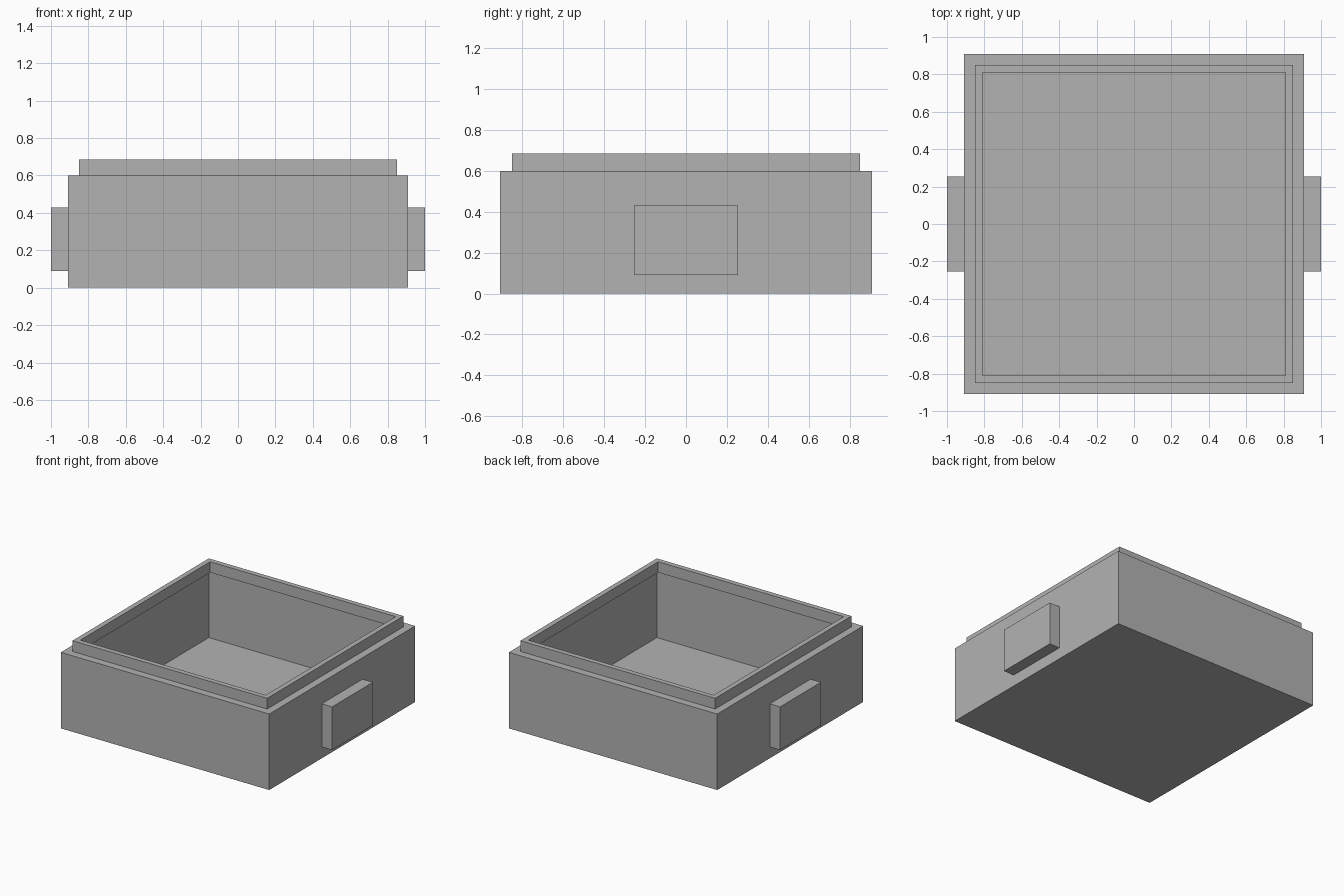
import bpy
import bmesh

# Remove the default cube only
cube = bpy.data.objects.get("Cube")
if cube:
    bpy.data.objects.remove(cube, do_unlink=True)

# Plain grey for every part
grey = bpy.data.materials.new("plain_grey")
grey.use_nodes = True
colour = (0.45, 0.45, 0.45, 1)
grey.diffuse_color = colour
grey.node_tree.nodes["Principled BSDF"].inputs["Base Color"].default_value = colour


def add_object(name, bm):
    bmesh.ops.recalc_face_normals(bm, faces=bm.faces[:])
    mesh = bpy.data.meshes.new(name)
    bm.to_mesh(mesh)
    bm.free()
    mesh.materials.append(grey)
    obj = bpy.data.objects.new(name, mesh)
    bpy.context.scene.collection.objects.link(obj)
    return obj


def square_shell(name, loops, closed=False):
    """Bridge square loops given as (half width, height)."""
    bm = bmesh.new()
    rings = [[bm.verts.new((sx * h, sy * h, z))
              for sx, sy in ((-1, -1), (1, -1), (1, 1), (-1, 1))]
             for h, z in loops]
    pairs = list(zip(rings, rings[1:]))
    if closed:
        pairs.append((rings[-1], rings[0]))
    else:
        bm.faces.new(rings[0])
        bm.faces.new(rings[-1])
    for a, b in pairs:
        for i in range(4):
            j = (i + 1) % 4
            bm.faces.new((a[i], a[j], b[j], b[i]))
    return add_object(name, bm)


def block(name, low, high):
    bm = bmesh.new()
    bmesh.ops.create_cube(bm, size=1)
    for v in bm.verts:
        v.co = [(a + b) / 2 + c * (b - a) for a, b, c in zip(low, high, v.co)]
    return add_object(name, bm)


OUTER, CAVITY, LIP = 0.91, 0.85, 0.81
FLOOR, SHOULDER, TOP = 0.06, 0.6, 0.685

# Open box with a thick floor and walls
square_shell("box_body", [(OUTER, 0), (OUTER, SHOULDER),
                          (CAVITY, SHOULDER), (CAVITY, FLOOR)])

# Thin raised rim, set inside the box shoulder
square_shell("raised_rim", [(CAVITY, SHOULDER), (CAVITY, TOP),
                            (LIP, TOP), (LIP, SHOULDER)], closed=True)

# Block handles on both sides
for side, sign in (("left", 1), ("right", -1)):
    x0, x1 = sorted((sign * OUTER, sign * 1.0))
    block(side + "_handle", (x0, -0.255, 0.09), (x1, 0.255, 0.43))
